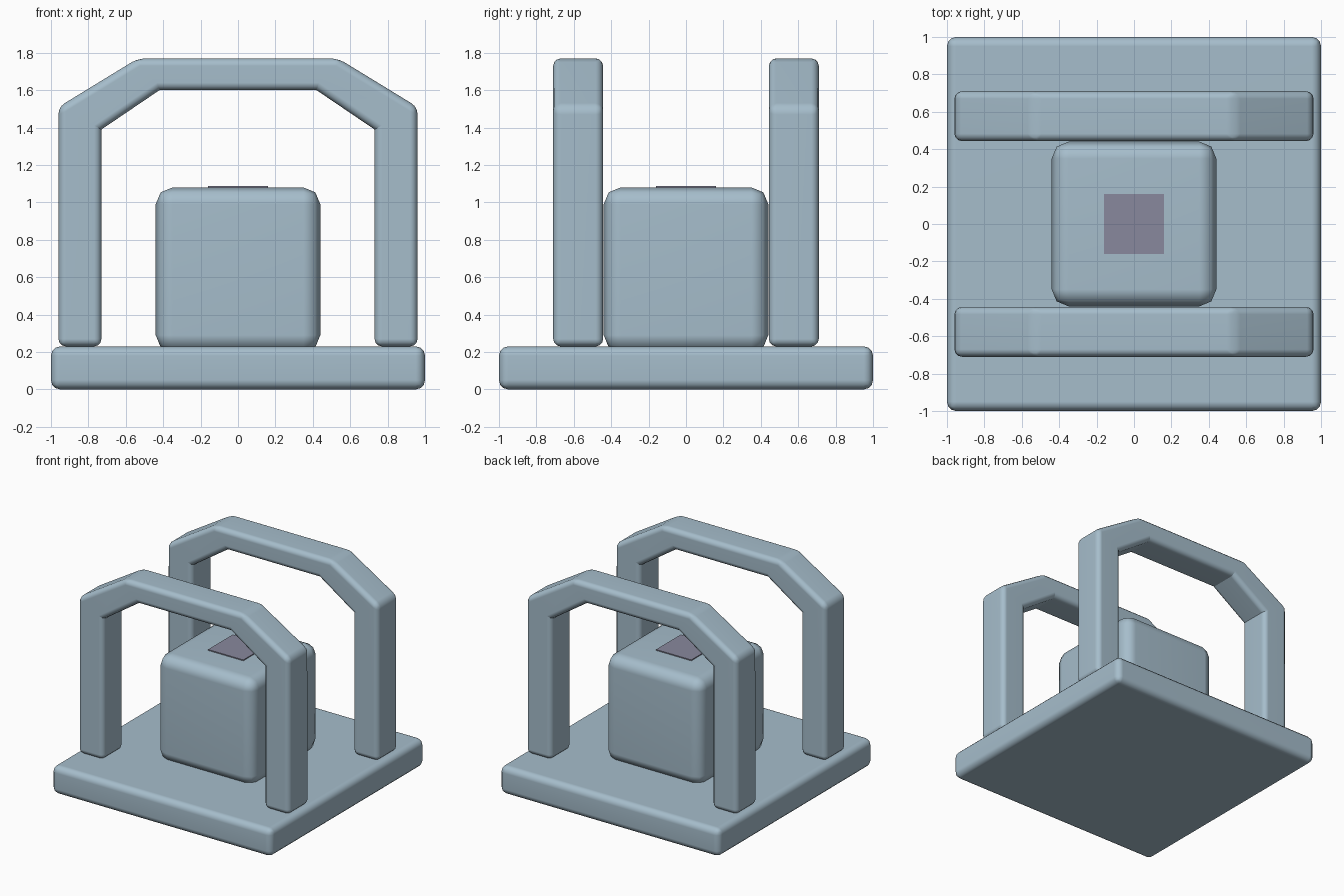
import bpy, bmesh

if "Cube" in bpy.data.objects:
    bpy.data.objects.remove(bpy.data.objects["Cube"])


def material(name, rgb):
    m = bpy.data.materials.new(name)
    m.diffuse_color = (*rgb, 1)
    m.use_nodes = True
    m.node_tree.nodes["Principled BSDF"].inputs["Base Color"].default_value = m.diffuse_color
    return m


BLUE = material("pale blue", (0.38, 0.51, 0.60))
MAUVE = material("dusty mauve", (0.25, 0.25, 0.34))


def prism(name, profile, y0, y1, bevel, segments, mat):
    """Extrude an x-z profile from y0 to y1 and round its convex edges."""
    bm = bmesh.new()
    face = bm.faces.new([bm.verts.new((x, y0, z)) for x, z in profile])
    ext = bmesh.ops.extrude_face_region(bm, geom=[face])
    verts = [g for g in ext["geom"] if isinstance(g, bmesh.types.BMVert)]
    bmesh.ops.translate(bm, verts=verts, vec=(0, y1 - y0, 0))
    bmesh.ops.recalc_face_normals(bm, faces=bm.faces)
    convex = [e for e in bm.edges if e.calc_face_angle_signed(0) > 0.1]
    if bevel:
        bmesh.ops.bevel(bm, geom=convex, offset=bevel, offset_type='OFFSET',
                        segments=segments, profile=0.5, affect='EDGES',
                        clamp_overlap=True)
    for f in bm.faces:
        f.smooth = bevel > 0
    for e in bm.edges:
        e.smooth = e.calc_face_angle_signed(0) > -0.1
    me = bpy.data.meshes.new(name)
    bm.to_mesh(me)
    bm.free()
    me.materials.append(mat)
    ob = bpy.data.objects.new(name, me)
    bpy.context.collection.objects.link(ob)
    if bevel:
        wn = ob.modifiers.new("flat face shading", 'WEIGHTED_NORMAL')
        wn.keep_sharp = True
    return ob


def box(name, h, z0, z1, bevel, segments, mat):
    return prism(name, [(-h, z0), (h, z0), (h, z1), (-h, z1)],
                 -h, h, bevel, segments, mat)


# square base slab, central block and the thin plate on top of it
box("base", 1.0, 0.0, 0.23, 0.05, 3, BLUE)
box("block", 0.44, 0.20, 1.08, 0.09, 2, BLUE)
box("top_plate", 0.16, 1.079, 1.088, 0, 1, MAUVE)

# two chamfered arches, front and back
half = [(0.42, 1.60), (0.73, 1.39), (0.73, 0.23),
        (0.96, 0.23), (0.96, 1.51), (0.535, 1.77)]
arch = half + [(-x, z) for x, z in reversed(half)]
for name, y0, y1 in (("front_arch", -0.71, -0.443), ("back_arch", 0.443, 0.71)):
    prism(name, arch, y0, y1, 0.04, 3, BLUE)
